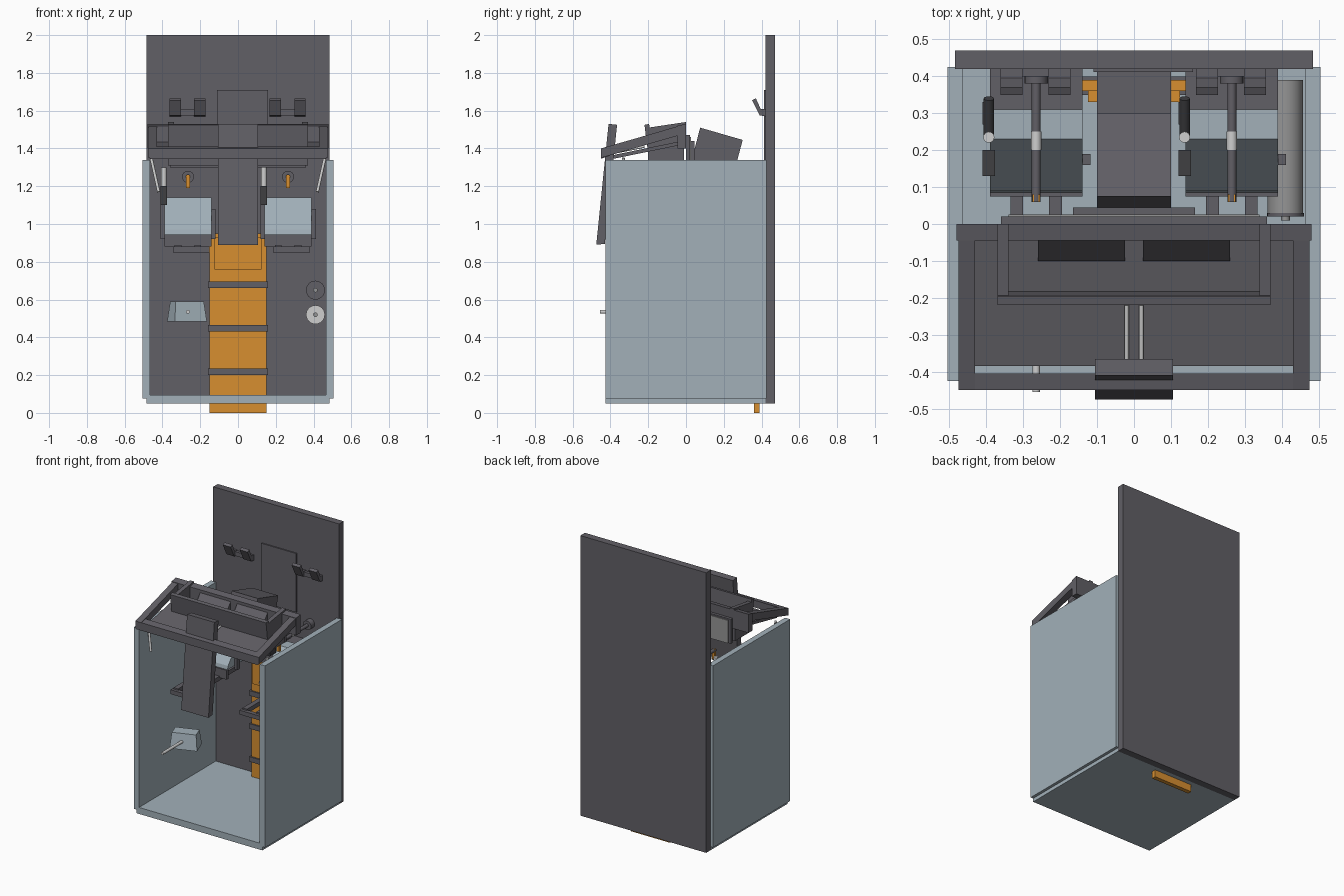
import bpy
import bmesh
from mathutils import Vector

default_cube = bpy.data.objects.get("Cube")
if default_cube:
    bpy.data.objects.remove(default_cube, do_unlink=True)


def make_material(name, red, green, blue):
    material = bpy.data.materials.new(name)
    colour = (red, green, blue, 1)
    material.diffuse_color = colour
    material.use_nodes = True
    material.node_tree.nodes["Principled BSDF"].inputs["Base Color"].default_value = colour
    return material


charcoal = make_material("charcoal grey", .12, .115, .132)
pale_blue = make_material("pale blue grey", .36, .435, .485)
orange = make_material("orange", .68, .275, .03)
silver = make_material("silver", .62, .62, .62)
near_black = make_material("near black", .05, .05, .055)
mid_grey = make_material("mid grey", .3, .3, .3)


def finish(mesh_data, name, material):
    bmesh.ops.recalc_face_normals(mesh_data, faces=mesh_data.faces)
    mesh = bpy.data.meshes.new(name)
    mesh_data.to_mesh(mesh)
    mesh_data.free()
    mesh.materials.append(material)
    part = bpy.data.objects.new(name, mesh)
    bpy.context.collection.objects.link(part)
    return part


def prism(name, material, left, right, profile):
    """Extrude a side profile of (y, z) points from left to right."""
    mesh_data = bmesh.new()
    face = mesh_data.faces.new([mesh_data.verts.new((left, y, z)) for y, z in profile])
    grown = bmesh.ops.extrude_face_region(mesh_data, geom=[face])["geom"]
    moved = [item for item in grown if isinstance(item, bmesh.types.BMVert)]
    bmesh.ops.translate(mesh_data, verts=moved, vec=(right - left, 0, 0))
    return finish(mesh_data, name, material)


def box(name, material, left, right, front, back, bottom, top):
    return prism(name, material, left, right,
                 [(front, bottom), (back, bottom), (back, top), (front, top)])


def rod(name, material, start, end, radius, sides=16):
    start, end = Vector(start), Vector(end)
    axis = end - start
    mesh_data = bmesh.new()
    bmesh.ops.create_cone(mesh_data, cap_ends=True, segments=sides,
                          radius1=radius, radius2=radius, depth=axis.length)
    part = finish(mesh_data, name, material)
    for polygon in part.data.polygons:
        polygon.use_smooth = len(polygon.vertices) == 4
    part.location = (start + end) / 2
    part.rotation_euler = axis.to_track_quat("Z", "Y").to_euler()
    return part


sides = (("left", 1), ("right", -1))

# Cabinet shell
box("back_panel", charcoal, -.485, .485, .42, .47, .05, 2)
box("cabinet_floor", pale_blue, -.485, .485, -.425, .42, .05, .095)
for side, sign in sides:
    box(side + "_cabinet_wall", pale_blue, sign * .465, sign * .505, -.425, .425, .075, 1.34)
box("back_cover_plate", charcoal, -.11, .16, .412, .42, 1.3, 1.71)

# Orange spine with its straps
box("orange_spine", orange, -.15, .15, .36, .39, 0, .95)
box("spine_cover", orange, -.125, .125, .33, .36, .76, .93)
for height in (.2, .43, .66):
    box("spine_strap", charcoal, -.16, .16, .35, .4, height, height + .035)

# Central column and tilted head
box("rear_column", charcoal, -.1, .1, .29, .42, .95, 1.2)
prism("tilted_head", charcoal, -.1, .1,
      [(.075, 1.51), (.3, 1.445), (.235, 1.2), (.01, 1.26)])

# Sloping lid frame with its inset panel
for side, sign in sides:
    prism(side + "_lid_rail", charcoal, sign * .43, sign * .475,
          [(-.45, 1.35), (0, 1.48), (0, 1.53), (-.45, 1.4)])
prism("lid_front_rail", charcoal, -.465, .465,
      [(-.45, 1.345), (-.405, 1.36), (-.405, 1.41), (-.45, 1.4)])
prism("lid_back_rail", charcoal, -.48, .48,
      [(-.045, 1.4), (0, 1.4), (0, 1.53), (-.045, 1.52)])
prism("lid_panel", charcoal, -.43, .43,
      [(-.385, 1.345), (-.02, 1.42), (-.02, 1.44), (-.385, 1.365)])
box("lid_underbody", charcoal, -.37, .37, -.2, -.01, 1.31, 1.4)

# Raised tray on the lid
prism("tray_front_wall", charcoal, -.37, .37,
      [(-.2, 1.37), (-.18, 1.37), (-.195, 1.53), (-.22, 1.525)])
for side, sign in sides:
    prism(side + "_tray_wall", charcoal, sign * .34, sign * .37,
          [(-.2, 1.38), (0, 1.4), (0, 1.54), (-.2, 1.51)])
    prism(side + "_tray_wedge", charcoal, sign * .025, sign * .26,
          [(-.1, 1.43), (-.045, 1.44), (-.045, 1.5)])
    rod(side + "_lid_guide", silver, (sign * .02, -.22, 1.41), (sign * .02, -.37, 1.38), .006)
    rod(side + "_lid_strut", silver, (sign * .46, -.33, 1.35), (sign * .42, -.36, 1.17), .008)

# Boards behind the lid
box("lid_rear_board", charcoal, -.36, .36, 0, .02, 1.3, 1.47)
box("lid_rear_plate", mid_grey, -.34, .34, .02, .026, 1.3, 1.46)
box("lid_hinge_block", charcoal, -.165, .165, .026, .045, 1.33, 1.44)

# Hanging front flap
prism("front_flap", charcoal, -.105, .105,
      [(-.475, .89), (-.43, .895), (-.365, 1.525), (-.41, 1.53)])

# Matching pair of work stations
for side, sign in sides:
    centre = sign * .265
    near, far = centre - .125, centre + .125
    prism(side + "_station_plate", pale_blue, near, far,
          [(.085, .945), (.31, .945), (.31, 1.14), (.23, 1.14), (.09, .97)])
    box(side + "_station_front_edge", charcoal, near, far, .075, .095, .88, .945)
    box(side + "_station_rear_mount", charcoal, near, far, .31, .42, .92, 1.13)
    for arm in (-.07, .035):
        box(side + "_fork_arm", charcoal, centre + arm, centre + arm + .035, -.23, .3, .86, .89)
    box(side + "_fork_bar", charcoal, centre - .08, centre + .115, -.25, -.22, .85, .88)
    box(side + "_station_outer_block", charcoal, far, far + .022, .16, .19, .92, 1.08)
    box(side + "_station_inner_block", charcoal, near - .02, near, .27, .33, .92, 1.16)

    # Long spindle with a bright collar and orange tip
    rod(side + "_spindle", charcoal, (centre, .06, 1.25), (centre, .42, 1.25), .012)
    rod(side + "_spindle_base", charcoal, (centre, .38, 1.25), (centre, .42, 1.25), .032)
    rod(side + "_spindle_collar", silver, (centre, .2, 1.25), (centre, .25, 1.25), .014)
    box(side + "_spindle_tip", orange, centre - .01, centre + .01, .06, .08, 1.19, 1.26)

    # Small side arm
    arm_x = centre - .128
    rod(side + "_side_arm", near_black, (arm_x, .23, 1.22), (arm_x, .34, 1.27), .014)
    rod(side + "_side_arm_joint", silver, (arm_x, .235, 1.2), (arm_x, .235, 1.3), .015)
    box(side + "_side_arm_grip", near_black, arm_x - .017, arm_x + .017, .13, .2, 1.1, 1.2)

    # Clips on the back panel
    for shift in (-.097, .033):
        prism(side + "_panel_clip", charcoal, centre + shift, centre + shift + .06,
              [(.35, 1.655), (.37, 1.665), (.395, 1.61), (.42, 1.61), (.42, 1.57), (.39, 1.575)])
    box(side + "_clip_bar", charcoal, centre - .04, centre + .035, .4, .42, 1.575, 1.605)

# Paired cylinders beside the left wall
for name, height, cap in (("upper", .65, charcoal), ("lower", .52, silver)):
    rod(name + "_cylinder", mid_grey, (.41, .03, height), (.41, .39, height), .048, 24)
    rod(name + "_cylinder_cap", cap, (.41, .02, height), (.41, .03, height), .05, 24)
    rod(name + "_cylinder_stud", mid_grey, (.41, .01, height), (.41, .02, height), .012)

# Control box with its long pin
control_box = box("control_box", pale_blue, -.09, .09, -.06, .06, .475, .58)
for vertex in control_box.data.vertices:
    if vertex.co.z > .5:
        vertex.co.x *= .88
        vertex.co.y *= .7
control_box.location = (-.27, -.19, .01)
control_box.rotation_euler.z = .35
rod("control_pin", silver, (-.265, -.2, .535), (-.265, -.455, .535), .01)
